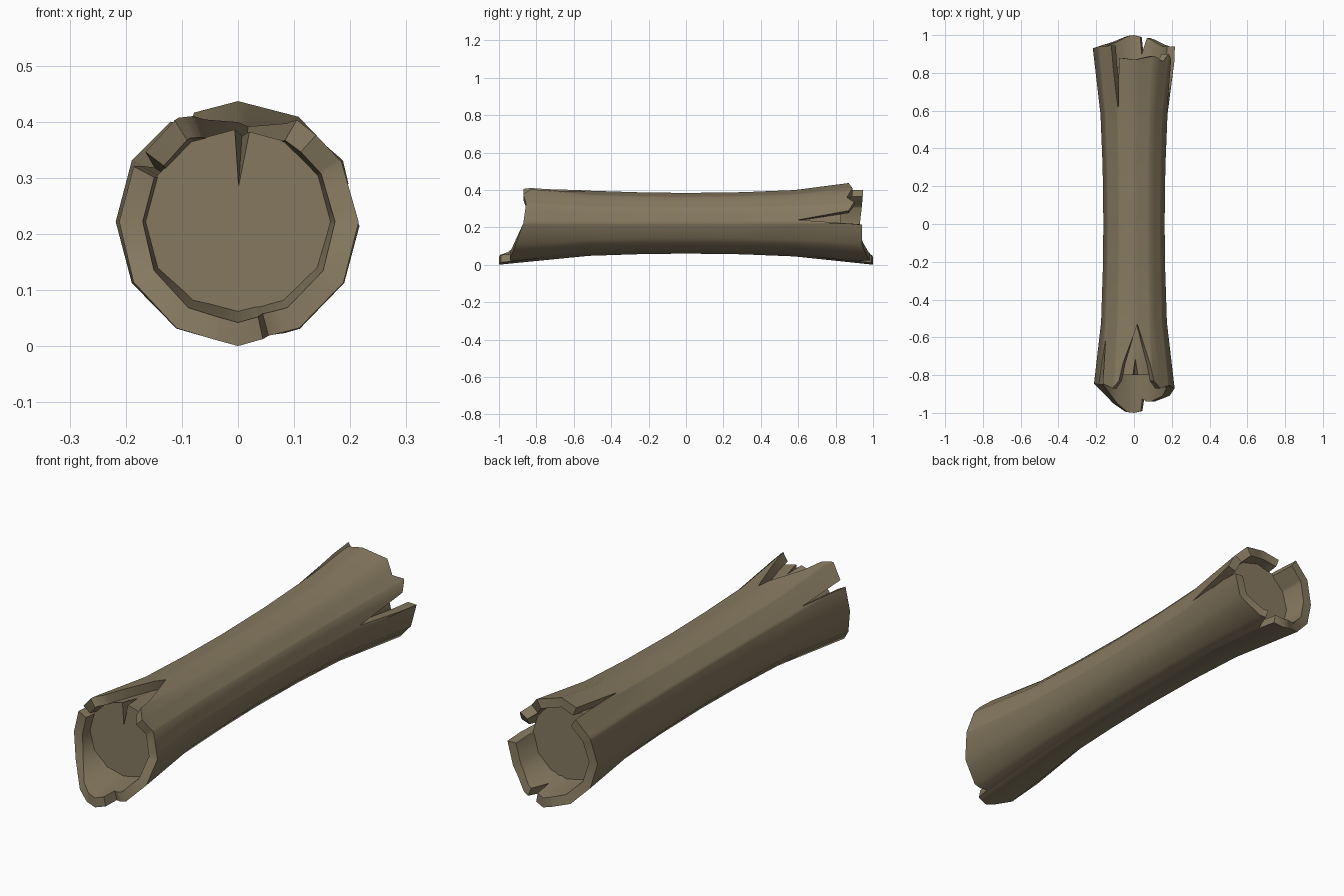
import bpy, bmesh, math

if "Cube" in bpy.data.objects:
    bpy.data.objects.remove(bpy.data.objects["Cube"])

CZ = 0.222      # height of the log axis
WALL = 0.042    # bark thickness

bark = bpy.data.materials.new("weathered brown wood")
bark.diffuse_color = (0.235, 0.19, 0.115, 1)
bark.use_nodes = True
bark.node_tree.nodes["Principled BSDF"].inputs["Base Color"].default_value = bark.diffuse_color

# Torn rims: angle in degrees (0 = +x, 90 = up) and distance along the axis
FRONT = [(-150, .87), (-120, .95), (-102, .995), (-90, 1.0), (-78, .99), (-75, .925), (-68, .94),
         (-60, .94), (-30, .91), (0, .87), (30, .855), (48, .87), (60, .83), (64, .74),
         (84, .53), (108, .74), (113, .83), (122, .87), (143, .845), (147, .60),
         (152, .85), (180, .845)]
BACK = [(-150, .94), (-120, .965), (-100, .995), (-90, 1.0), (-79, .99), (-76, .90), (-67, .985),
        (-40, .95), (-30, .94), (-2, .94), (6, .60), (19, .87), (32, .90), (42, .86),
        (60, .89), (90, .87), (112, .88), (118, .60), (124, .945), (150, .94), (180, .93)]


def lerp(table, x):
    for (a, p), (b, q) in zip(table, table[1:]):
        if a <= x <= b:
            return p + (q - p) * (x - a) / (b - a)
    return table[-1][1]


def rim(table, deg):
    wrapped = [(table[-1][0] - 360, table[-1][1])] + table
    return lerp(wrapped, deg)


def radius(y):
    return lerp([(0, .162), (.3, .166), (.57, .176), (.87, .215), (1.01, .222)], abs(y))


def point(deg, y, inset=0):
    """Point on a twelve-sided flared tube."""
    r = radius(y) - inset
    r *= math.cos(math.radians(15)) / math.cos(math.radians(deg % 30 - 15))
    a = math.radians(deg)
    return (r * math.cos(a), y, CZ + r * math.sin(a))


def finish(name, bm):
    bmesh.ops.recalc_face_normals(bm, faces=bm.faces)
    me = bpy.data.meshes.new(name)
    bm.to_mesh(me)
    bm.free()
    me.materials.append(bark)
    ob = bpy.data.objects.new(name, me)
    bpy.context.collection.objects.link(ob)
    return ob


def smooth(ob):
    bpy.ops.object.select_all(action='DESELECT')
    ob.select_set(True)
    bpy.context.view_layer.objects.active = ob
    bpy.ops.object.shade_smooth_by_angle(angle=math.radians(36))


# Bark shell: closed loop of rows, outside front to back, then inside back to front
angles = sorted({a for a, _ in FRONT + BACK} | set(range(-150, 181, 30)))
bm = bmesh.new()
columns = []
for d in angles:
    ys = [-rim(FRONT, d), -.52, -.25, 0, .3, .58, rim(BACK, d)]
    columns.append([bm.verts.new(point(d, y)) for y in ys] +
                   [bm.verts.new(point(d, y, WALL)) for y in reversed(ys)])
for i, c in enumerate(columns):
    n = columns[(i + 1) % len(columns)]
    for k in range(len(c)):
        m = (k + 1) % len(c)
        bm.faces.new((c[k], n[k], n[m], c[m]))
smooth(finish("bark_shell", bm))

# Solid wood core that closes both hollow ends
bm = bmesh.new()
rings = [[bm.verts.new(point(d, y, WALL - .002)) for d in range(0, 360, 30)]
         for y in (-.80, -.57, -.3, 0, .3, .57, .83)]
for a, b in zip(rings, rings[1:]):
    for i in range(12):
        j = (i + 1) % 12
        bm.faces.new((a[i], a[j], b[j], b[i]))
bm.faces.new(rings[0])
bm.faces.new(rings[-1])
core = finish("wood_core", bm)

# Split in the top of the front core
bm = bmesh.new()
v = [bm.verts.new(p) for p in ((0, -.815, .27), (-.010, -.815, .42), (.03, -.815, .42), (.01, -.67, .42))]
for f in ((0, 1, 2), (0, 1, 3), (1, 2, 3), (0, 2, 3)):
    bm.faces.new([v[i] for i in f])
cutter = finish("split_cutter", bm)
cutter.hide_render = True
cutter.hide_set(True)
mod = core.modifiers.new("split", 'BOOLEAN')
mod.operation = 'DIFFERENCE'
mod.object = cutter
mod.solver = 'EXACT'
smooth(core)
